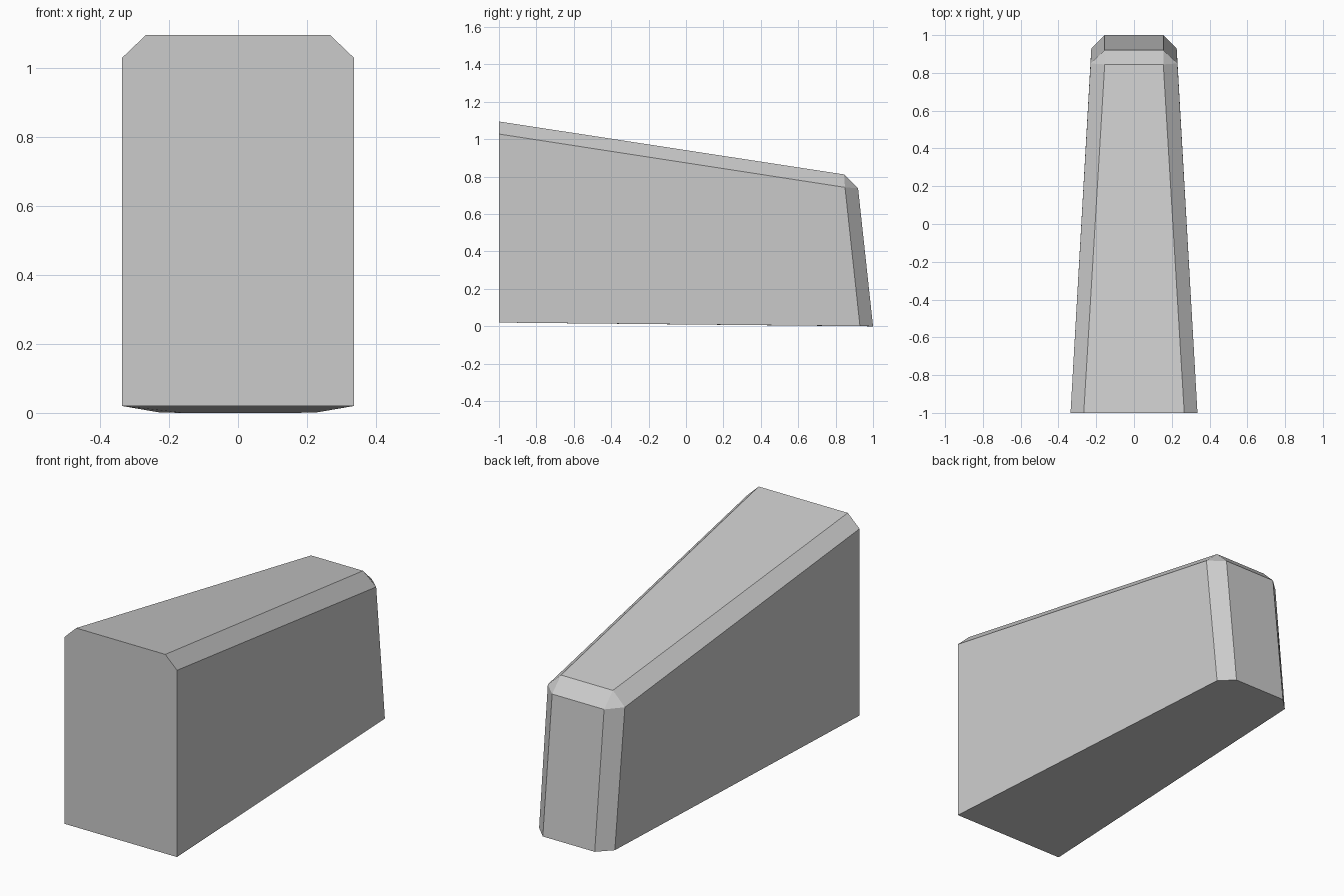
import bpy, bmesh, math

cube = bpy.data.objects.get("Cube")
if cube:
    bpy.data.objects.remove(cube, do_unlink=True)

# Plain grey surface
grey = bpy.data.materials.new("plain_grey")
grey.use_nodes = True
colour = (0.6, 0.6, 0.6, 1)
grey.diffuse_color = colour
grey.node_tree.nodes["Principled BSDF"].inputs["Base Color"].default_value = colour

# Corners of the left half, mirrored to the right
corners = [
    # flat front end
    (0.336, -1, 0.02), (0.336, -1, 1.028), (0.266, -1, 1.095),
    # chamfered back end, foot then top
    (0.226, 0.93, 0.001), (0.155, 1, 0),
    (0.23, 0.85, 0.743), (0.155, 0.92, 0.738), (0.155, 0.845, 0.812),
]

# Tapered block: wrap the corners, then merge coplanar triangles
bm = bmesh.new()
for x, y, z in corners:
    for side in (1, -1):
        bm.verts.new((side * x, y, z))
bmesh.ops.convex_hull(bm, input=bm.verts[:])
bmesh.ops.dissolve_limit(bm, angle_limit=math.radians(3),
                         verts=bm.verts[:], edges=bm.edges[:])
bmesh.ops.recalc_face_normals(bm, faces=bm.faces[:])

mesh = bpy.data.meshes.new("tapered_block")
bm.to_mesh(mesh)
bm.free()
mesh.materials.append(grey)
block = bpy.data.objects.new("tapered_block", mesh)
bpy.context.collection.objects.link(block)
